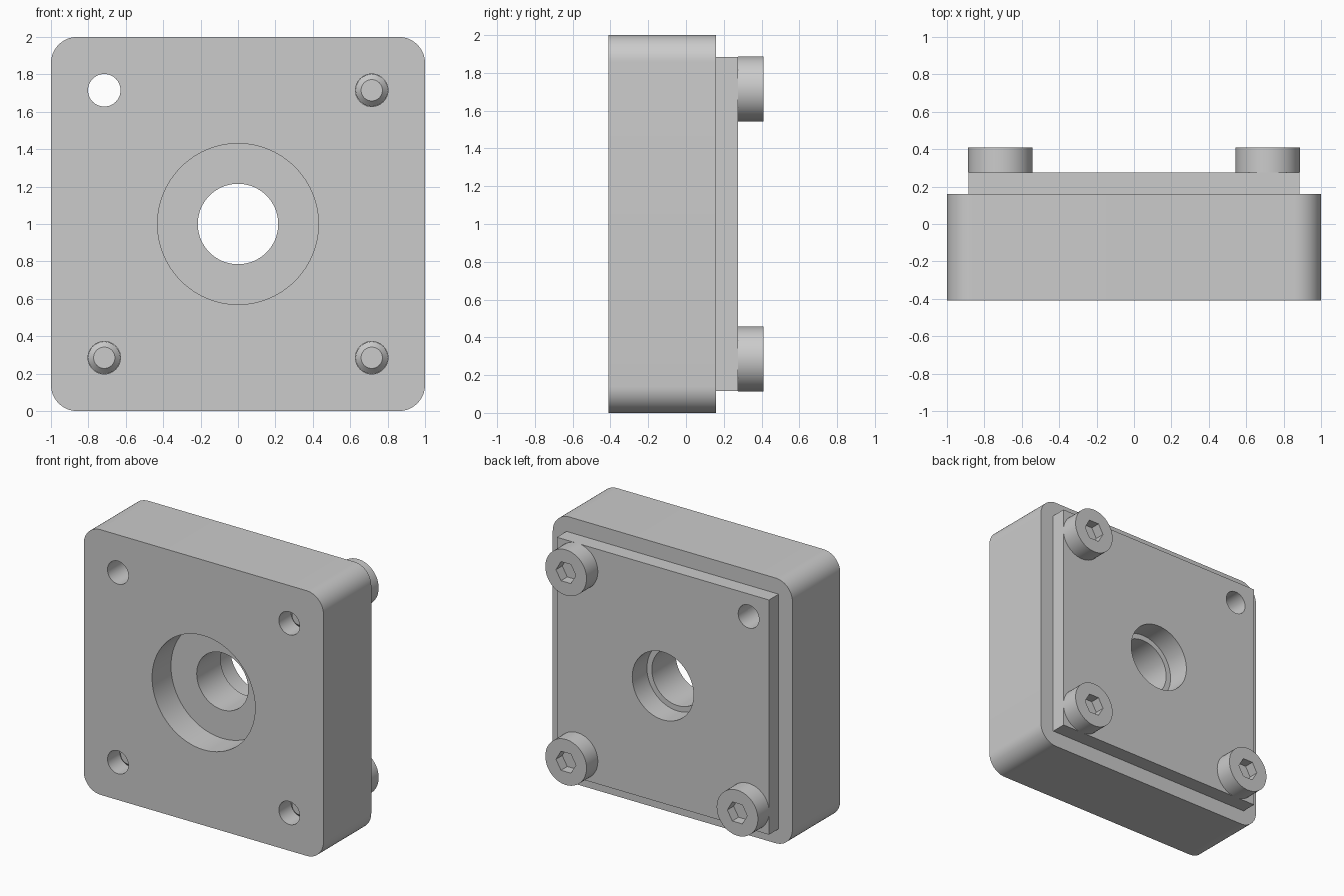
import bpy, bmesh, math
from mathutils import Vector

if "Cube" in bpy.data.objects:
    bpy.data.objects.remove(bpy.data.objects["Cube"], do_unlink=True)

grey = bpy.data.materials.new("light grey")
grey.use_nodes = True
colour = (0.6, 0.6, 0.6, 1)
grey.diffuse_color = colour
grey.node_tree.nodes["Principled BSDF"].inputs["Base Color"].default_value = colour

MID = 1.0                       # height of the central axis
FRONT, JOINT, BACK, HEAD = -0.41, 0.16, 0.275, 0.41
BOLT = 0.715                    # bolt offset from the axis
HOLE = 0.087


def add_object(name, bm):
    bmesh.ops.recalc_face_normals(bm, faces=bm.faces[:])
    mesh = bpy.data.meshes.new(name)
    bm.to_mesh(mesh)
    bm.free()
    mesh.materials.append(grey)
    obj = bpy.data.objects.new(name, mesh)
    bpy.context.collection.objects.link(obj)
    return obj


def lathe(name, profile, x=0, z=MID, sides=64):
    """Solid turned about the y direction from (radius, y) points."""
    bm = bmesh.new()
    rings = []
    for r, y in profile:
        angles = [math.tau * i / sides for i in range(sides)]
        rings.append([bm.verts.new((x + r * math.cos(a), y, z + r * math.sin(a)))
                      for a in angles])
    for a, b in zip(rings, rings[1:]):
        for i in range(sides):
            j = (i + 1) % sides
            bm.faces.new((a[i], a[j], b[j], b[i]))
    bm.faces.new(rings[0])
    bm.faces.new(rings[-1])
    return add_object(name, bm)


def block(name, half, y0, y1, radius=0):
    """Square block, with the edges along y rounded if a radius is given."""
    bm = bmesh.new()
    bmesh.ops.create_cube(bm, size=1)
    for v in bm.verts:
        v.co = Vector((v.co.x * 2 * half, y0 + (v.co.y + 0.5) * (y1 - y0),
                       MID + v.co.z * 2 * half))
    if radius:
        edges = [e for e in bm.edges
                 if abs(e.verts[0].co.y - e.verts[1].co.y) > 0.1]
        bmesh.ops.bevel(bm, geom=edges, offset=radius, segments=12,
                        profile=0.5, affect='EDGES')
    return add_object(name, bm)


def select(obj):
    bpy.ops.object.select_all(action='DESELECT')
    obj.select_set(True)
    bpy.context.view_layer.objects.active = obj


def cut(obj, cutters):
    select(obj)
    for cutter in cutters:
        mod = obj.modifiers.new("cut", 'BOOLEAN')
        mod.operation = 'DIFFERENCE'
        mod.solver = 'EXACT'
        mod.object = cutter
        bpy.ops.object.modifier_apply(modifier=mod.name)


def smooth(obj):
    select(obj)
    bpy.ops.object.shade_smooth_by_angle(angle=math.radians(30))


# Housing and back plate
housing = block("housing", 1.0, FRONT, JOINT, 0.14)
plate = block("back_plate", 0.885, JOINT, BACK)

# Stepped central bore and four bolt holes
corners = [(sx * BOLT, MID + sz * BOLT) for sx in (-1, 1) for sz in (-1, 1)]
cutters = [lathe("bore_cutter", [(0.43, -0.6), (0.43, -0.185), (0.215, -0.185),
                                 (0.215, 0.1), (0.256, 0.1), (0.256, 0.6)], sides=96)]
cutters += [lathe("hole_cutter", [(HOLE, -0.6), (HOLE, 0.6)], x, z, 40)
            for x, z in corners]
for part in (housing, plate):
    cut(part, cutters)
    smooth(part)

# Socket head screws in every corner but the upper right one
TIP = -0.296
for x, z in corners:
    if x < 0 and z > MID:
        continue
    side = "left" if x > 0 else "right"
    level = "upper" if z > MID else "lower"
    screw = lathe(f"screw_{level}_{side}",
                  [(0.057, TIP), (HOLE - 0.001, TIP + 0.03), (HOLE - 0.001, BACK),
                   (0.172, BACK), (0.172, HEAD)], x, z, 48)
    socket = lathe("socket_cutter", [(0.083, HEAD - 0.075), (0.083, HEAD + 0.1)],
                   x, z, 6)
    cut(screw, [socket])
    smooth(screw)
    cutters.append(socket)

for cutter in cutters:
    bpy.data.objects.remove(cutter, do_unlink=True)
